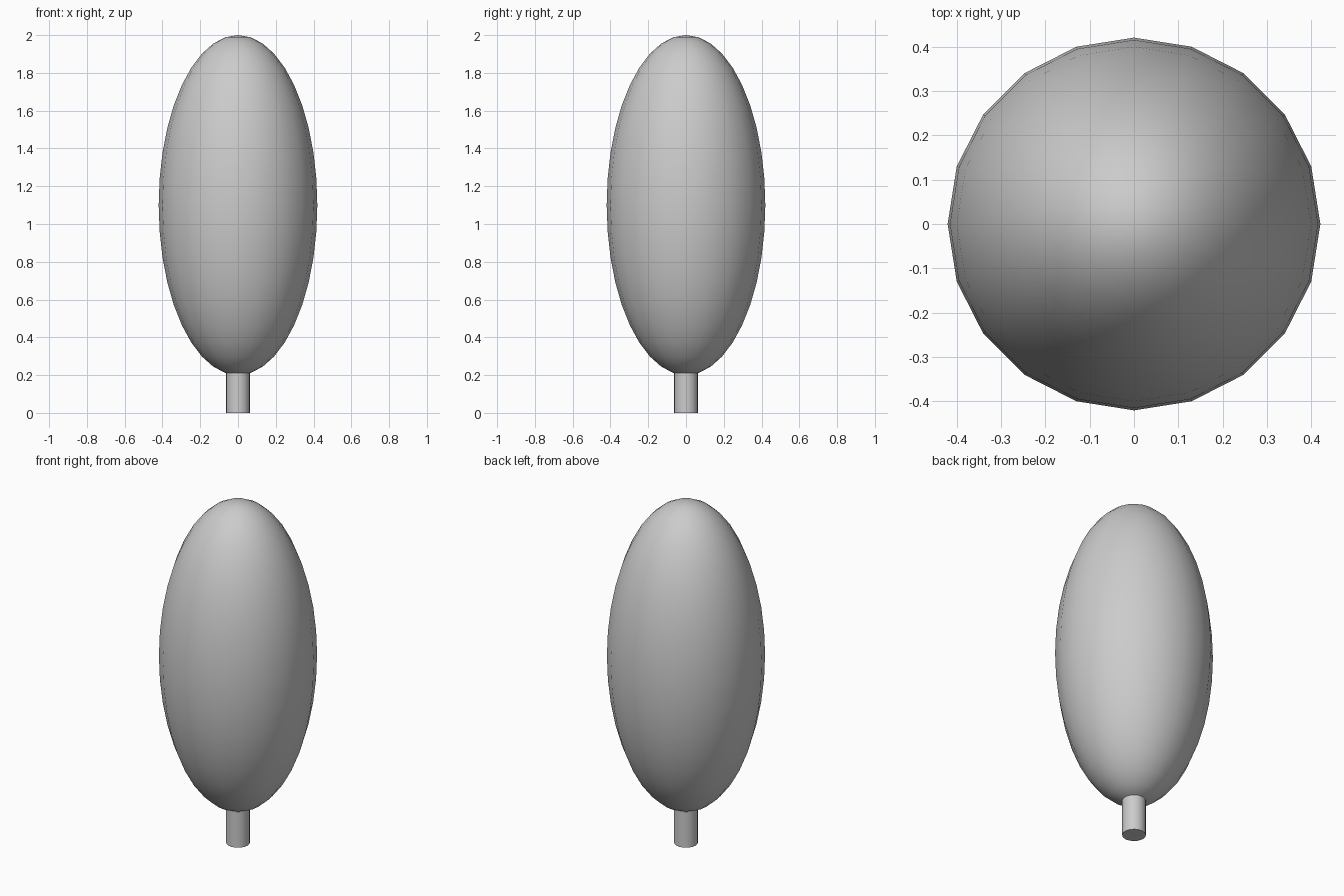
import bpy

if "Cube" in bpy.data.objects:
    bpy.data.objects.remove(bpy.data.objects["Cube"])

# Trunk: short straight cylinder, its top hidden inside the foliage
bpy.ops.mesh.primitive_cylinder_add(vertices=20, radius=0.063, depth=0.25,
                                    location=(0, 0, 0.125))
trunk = bpy.context.object
trunk.name = "trunk"
bpy.ops.object.shade_smooth_by_angle()

# Foliage: sphere stretched into a tall smooth ellipsoid
bpy.ops.mesh.primitive_uv_sphere_add(segments=20, ring_count=20, radius=1,
                                     location=(0, 0, 1.1))
foliage = bpy.context.object
foliage.name = "foliage"
foliage.scale = (0.42, 0.42, 0.9)
bpy.ops.object.transform_apply(location=False, rotation=False, scale=True)
bpy.ops.object.shade_smooth()
